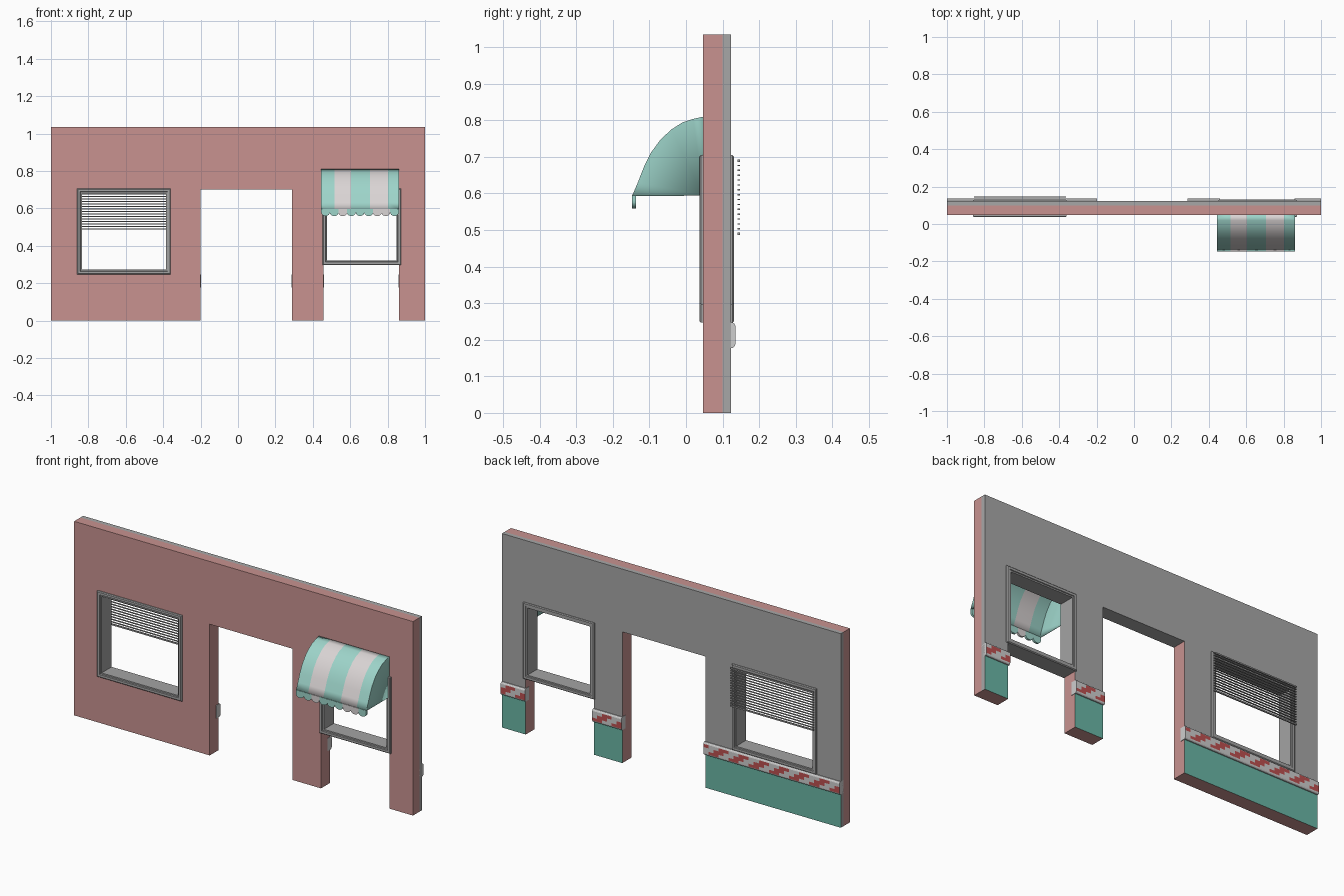
import bpy, bmesh, math

if "Cube" in bpy.data.objects:
    bpy.data.objects.remove(bpy.data.objects["Cube"])


def mat(name, r, g, b):
    m = bpy.data.materials.new(name)
    m.diffuse_color = (r, g, b, 1)
    m.use_nodes = True
    m.node_tree.nodes["Principled BSDF"].inputs["Base Color"].default_value = m.diffuse_color
    return m


PINK = mat("pink plaster", 0.58, 0.29, 0.28)
GRAY = mat("gray plaster", 0.39, 0.39, 0.39)
PANEL = mat("green panel", 0.145, 0.47, 0.38)
TEAL = mat("pale teal cloth", 0.34, 0.66, 0.59)
WHITE = mat("off white cloth", 0.70, 0.66, 0.66)
RED = mat("red tile", 0.50, 0.08, 0.08)
TILE = mat("light tile", 0.62, 0.62, 0.62)
METAL = mat("frame gray", 0.37, 0.37, 0.37)


def finish(bm, name, mats, recalc=True):
    if recalc:
        bmesh.ops.remove_doubles(bm, verts=bm.verts, dist=1e-5)
        bmesh.ops.recalc_face_normals(bm, faces=bm.faces)
    me = bpy.data.meshes.new(name)
    bm.to_mesh(me)
    bm.free()
    for m in mats:
        me.materials.append(m)
    ob = bpy.data.objects.new(name, me)
    bpy.context.collection.objects.link(ob)
    return ob


def quad(bm, pts, mi=0):
    f = bm.faces.new([bm.verts.new(p) for p in pts])
    f.material_index = mi
    return f


# Wall: a grid of cells with openings left out, two layers deep
X = [-1, -0.845, -0.375, -0.2, 0.29, 0.457, 0.86, 1]
Z = [0, 0.18, 0.262, 0.69, 0.70, 1.035]
Y = [0.047, 0.10, 0.123]


def solid(i, k):
    if not (0 <= i < len(X) - 1 and 0 <= k < len(Z) - 1):
        return False
    x, z = (X[i] + X[i + 1]) / 2, (Z[k] + Z[k + 1]) / 2
    door = -0.2 < x < 0.29 and z < 0.70
    left = -0.845 < x < -0.375 and 0.262 < z < 0.69
    right = 0.457 < x < 0.86 and z < 0.69
    return not (door or left or right)


bm = bmesh.new()
for i in range(len(X) - 1):
    for k in range(len(Z) - 1):
        if not solid(i, k):
            continue
        x0, x1, z0, z1 = X[i], X[i + 1], Z[k], Z[k + 1]
        quad(bm, [(x0, Y[0], z0), (x1, Y[0], z0), (x1, Y[0], z1), (x0, Y[0], z1)], 0)
        quad(bm, [(x0, Y[2], z0), (x1, Y[2], z0), (x1, Y[2], z1), (x0, Y[2], z1)], 2 if k == 0 else 1)
        for j in (0, 1):
            a, b = Y[j], Y[j + 1]
            for di, x in ((-1, x0), (1, x1)):
                if not solid(i + di, k):
                    outer = abs(x) == 1
                    quad(bm, [(x, a, z0), (x, b, z0), (x, b, z1), (x, a, z1)], j if outer else 0)
            for dk, z in ((-1, z0), (1, z1)):
                if not solid(i, k + dk):
                    mi = 0 if z == 0 else (j if z > 1 else 1)
                    quad(bm, [(x0, a, z), (x1, a, z), (x1, b, z), (x0, b, z)], mi)
finish(bm, "wall", [PINK, GRAY, PANEL])


# Window frames: a stepped profile (inset, y) swept round a rectangle
def frame(name, x0, x1, z0, z1):
    prof = [(0, 0.041), (0.004, 0.037), (0.016, 0.037), (0.018, 0.043), (0.025, 0.043),
            (0.025, 0.127), (0.018, 0.127), (0.016, 0.131), (0.004, 0.131), (0, 0.127)]
    bm = bmesh.new()
    rings = []
    for d, y in prof:
        rings.append([bm.verts.new(p) for p in ((x0 + d, y, z0 + d), (x1 - d, y, z0 + d),
                                                (x1 - d, y, z1 - d), (x0 + d, y, z1 - d))])
    n = len(rings)
    for r in range(n):
        A, B = rings[r], rings[(r + 1) % n]
        for s in range(4):
            t = (s + 1) % 4
            bm.faces.new((A[s], A[t], B[t], B[s]))
    finish(bm, name, [METAL])


frame("left_window_frame", -0.86, -0.36, 0.247, 0.705)
frame("right_window_frame", 0.452, 0.872, 0.297, 0.705)


# Blind: thin slats hung behind the left window
def box(bm, x0, x1, y0, y1, z0, z1):
    g = bmesh.ops.create_cube(bm, size=1)
    for v in g["verts"]:
        v.co = ((x0 + x1) / 2 + v.co.x * (x1 - x0), (y0 + y1) / 2 + v.co.y * (y1 - y0),
                (z0 + z1) / 2 + v.co.z * (z1 - z0))


bm = bmesh.new()
N = 16
for s in range(N):
    z = 0.49 + 0.2 * s / (N - 1)
    h = 0.0035 if s in (0, N - 1) else 0.0018
    box(bm, -0.855, -0.363, 0.141, 0.148, z - h, z + h)
finish(bm, "blind_slats", [METAL])


# Tile border: rounded strip with stepped red blocks on its back face
def border(name, x0, x1):
    prof = [(0.10, 0.178), (0.128, 0.178), (0.133, 0.182), (0.135, 0.188), (0.135, 0.203),
            (0.135, 0.221), (0.135, 0.238), (0.133, 0.243), (0.128, 0.247), (0.10, 0.247)]
    row = {3: 0, 4: 1, 5: 2}
    n = max(2, round((x1 - x0) / 0.03))
    bm = bmesh.new()
    for c in range(n):
        a, b = x0 + (x1 - x0) * c / n, x0 + (x1 - x0) * (c + 1) / n
        for p in range(len(prof)):
            (ya, za), (yb, zb) = prof[p], prof[(p + 1) % len(prof)]
            mi = 1 if p in row and (c + row[p]) % 4 < 2 else 0
            quad(bm, [(a, ya, za), (b, ya, za), (b, yb, zb), (a, yb, zb)], mi)
    for x in (x0, x1):
        quad(bm, [(x, y, z) for y, z in prof])
    finish(bm, name, [TILE, RED])


border("border_left", -1.0, -0.197)
border("border_middle", 0.287, 0.459)
border("border_right", 0.857, 1.0)

# Awning: striped curved shell with solid cheeks, open underneath
STRIPES = [0.445, 0.515, 0.605, 0.705, 0.802, 0.86]
CURVE = [(0.047, 0.81), (0.02, 0.804), (-0.01, 0.794), (-0.04, 0.775), (-0.07, 0.747),
         (-0.097, 0.71), (-0.115, 0.673), (-0.131, 0.632), (-0.147, 0.594)]
bm = bmesh.new()
for s in range(5):
    for (ya, za), (yb, zb) in zip(CURVE, CURVE[1:]):
        a, b = STRIPES[s], STRIPES[s + 1]
        quad(bm, [(a, ya, za), (a, yb, zb), (b, yb, zb), (b, ya, za)], s % 2)
for x in (STRIPES[0], STRIPES[-1]):
    quad(bm, [(x, y, z) for y, z in CURVE] + [(x, 0.047, 0.594)])
awning = finish(bm, "awning", [TEAL, WHITE])
mod = awning.modifiers.new("thickness", "SOLIDIFY")
mod.thickness = 0.003

# Scalloped valance along the awning's front edge
bm = bmesh.new()
COUNT, LO, HI = 9, 0.445, 0.86
w = (HI - LO) / COUNT
for s in range(COUNT):
    cx = LO + (s + 0.5) * w
    stripe = max(i for i in range(5) if STRIPES[i] <= cx)
    arc = [(cx + w / 2 * math.cos(t), 0.578 + 0.019 * math.sin(t))
           for t in (math.pi + math.pi * q / 10 for q in range(11))]
    loop = [(cx - w / 2, 0.597)] + arc + [(cx + w / 2, 0.597)]
    for y in (-0.148, -0.137):
        quad(bm, [(x, y, z) for x, z in loop], stripe % 2)
    for (xa, za), (xb, zb) in zip(loop, loop[1:] + loop[:1]):
        quad(bm, [(xa, -0.148, za), (xb, -0.148, zb), (xb, -0.137, zb), (xa, -0.137, za)], stripe % 2)
finish(bm, "awning_valance", [TEAL, WHITE])

# Smooth the awning curve
bpy.ops.object.select_all(action="DESELECT")
awning.select_set(True)
bpy.context.view_layer.objects.active = awning
bpy.ops.object.shade_smooth_by_angle(angle=math.radians(35))
